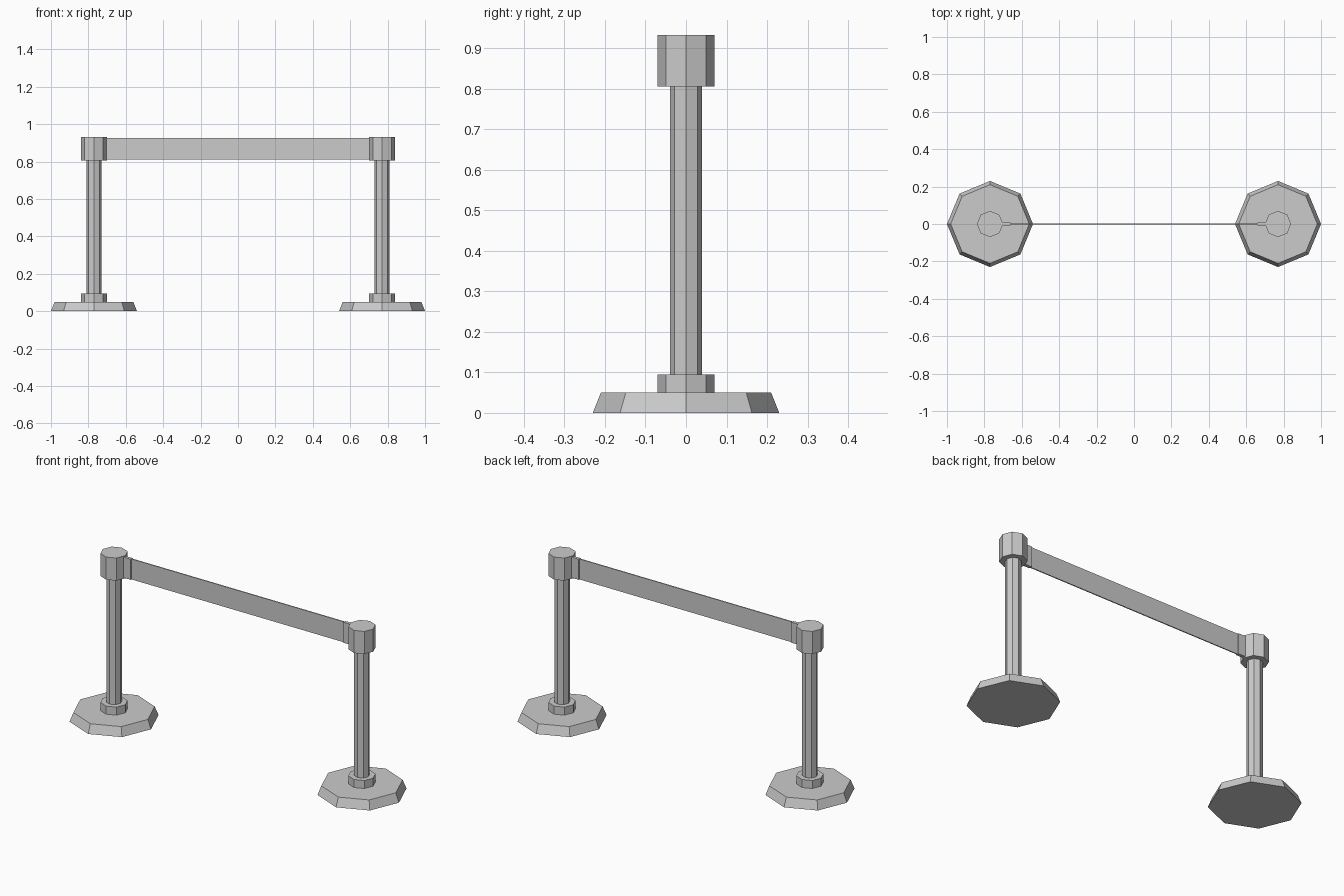
import bpy, bmesh

if "Cube" in bpy.data.objects:
    bpy.data.objects.remove(bpy.data.objects["Cube"])

POST_X = 0.77


def lathe(name, x, profile, sides=8):
    """Closed octagonal solid from (radius, z) rings, a corner on each axis."""
    from math import cos, sin, tau
    bm = bmesh.new()
    rings = [[bm.verts.new((r * cos(tau * i / sides), r * sin(tau * i / sides), z))
              for i in range(sides)] for r, z in profile]
    bm.faces.new(rings[0][::-1])
    bm.faces.new(rings[-1])
    for a, b in zip(rings, rings[1:]):
        for i in range(sides):
            j = (i + 1) % sides
            bm.faces.new((a[i], a[j], b[j], b[i]))
    return finish(name, bm, (x, 0, 0))


def box(name, centre, size):
    bm = bmesh.new()
    bmesh.ops.create_cube(bm, size=1)
    bmesh.ops.scale(bm, vec=size, verts=bm.verts)
    return finish(name, bm, centre)


def finish(name, bm, location):
    mesh = bpy.data.meshes.new(name)
    bm.to_mesh(mesh)
    bm.free()
    obj = bpy.data.objects.new(name, mesh)
    obj.location = location
    bpy.context.collection.objects.link(obj)
    return obj


for side, s in (("left", -1), ("right", 1)):
    x = s * POST_X
    # weighted foot with sloping rim, collar, and pole
    lathe(f"{side}_stand", x, [(0.23, 0), (0.21, 0.05), (0.07, 0.05), (0.07, 0.095),
                               (0.04, 0.095), (0.04, 0.805)])
    # belt housing on top of the pole
    lathe(f"{side}_head", x, [(0.07, 0.805), (0.07, 0.932)])
    # belt clip beside the housing
    box(f"{side}_belt_clip", (s * 0.685, 0, 0.868), (0.05, 0.018, 0.115))

# belt stretched between the clips
box("belt", (0, 0, 0.868), (1.34, 0.006, 0.115))
